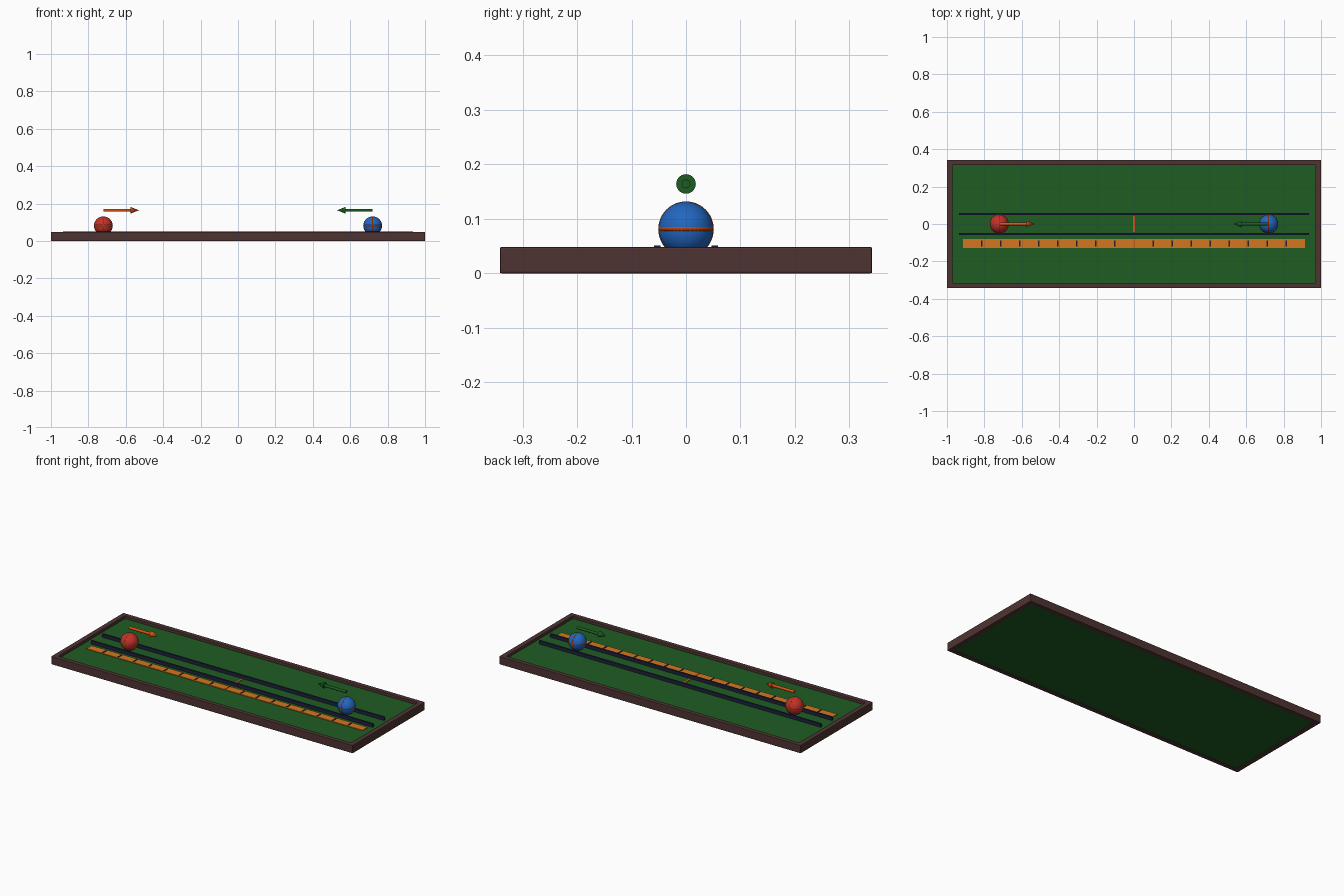
import bpy
from math import pi

cube = bpy.data.objects.get("Cube")
if cube:
    bpy.data.objects.remove(cube, do_unlink=True)


def material(name, rgb):
    linear = [(c / 255 / 12.92) if c < 11 else ((c / 255 + 0.055) / 1.055) ** 2.4 for c in rgb]
    m = bpy.data.materials.new(name)
    m.use_nodes = True
    m.diffuse_color = (*linear, 1)
    m.node_tree.nodes["Principled BSDF"].inputs["Base Color"].default_value = (*linear, 1)
    return m


wood = material("dark wood", (78, 52, 50))
felt = material("green felt", (30, 92, 34))
navy = material("navy", (28, 34, 60))
amber = material("amber", (212, 118, 32))
orange = material("orange", (226, 82, 14))
red = material("red", (196, 48, 42))
blue = material("blue", (34, 102, 192))


def finish(name, mat, smooth=False):
    ob = bpy.context.object
    ob.name = name
    ob.data.materials.append(mat)
    if smooth:
        bpy.ops.object.shade_smooth_by_angle()
    return ob


def box(name, mat, x, y, z, bevel=0):
    """Box given by its (low, high) range on each axis."""
    ranges = (x, y, z)
    bpy.ops.mesh.primitive_cube_add(size=1, location=[(a + b) / 2 for a, b in ranges])
    bpy.context.object.scale = [b - a for a, b in ranges]
    bpy.ops.object.transform_apply(location=False, rotation=False)
    ob = finish(name, mat)
    if bevel:
        mod = ob.modifiers.new("soft edge", 'BEVEL')
        mod.width = bevel
        mod.segments = 2
    return ob


# Table bed and wooden frame
TOP = 0.031
box("table_bed", felt, (-0.975, 0.975), (-0.32, 0.32), (0.003, TOP))
for side, s in (("front", -1), ("back", 1)):
    box(side + "_frame_rail", wood, (-1, 1), sorted((s * 0.315, s * 0.342)), (0, 0.048), 0.003)
for side, s in (("right", -1), ("left", 1)):
    box(side + "_frame_rail", wood, sorted((s * 0.97, s)), (-0.338, 0.338), (0, 0.048), 0.003)

# Track guides, centre mark and measuring scale
for side, s in (("front", -1), ("back", 1)):
    box(side + "_track_guide", navy, (-0.935, 0.935),
        sorted((s * 0.047, s * 0.059)), (TOP, 0.051), 0.001)
box("centre_mark", orange, (-0.005, 0.005), (-0.043, 0.043), (TOP, TOP + 0.003))
box("measuring_scale", amber, (-0.915, 0.915), (-0.127, -0.079), (TOP, TOP + 0.004))
for i in range(-8, 9):
    if i:
        box("scale_tick", navy, (i * 0.1016 - 0.004, i * 0.1016 + 0.004),
            (-0.12, -0.088), (TOP, TOP + 0.006))
box("scale_zero_tick", orange, (-0.004, 0.004), (-0.127, -0.079), (TOP, TOP + 0.006))


def ball(side, x, body, band, arrow, direction):
    """Ball with two crossed bands and a direction arrow above it."""
    centre = (x, 0, TOP + 0.05)
    bpy.ops.mesh.primitive_uv_sphere_add(segments=40, ring_count=20, radius=0.05, location=centre)
    finish(side + "_ball", body, True)
    for part, turn in (("level_band", 0), ("upright_band", pi / 2)):
        bpy.ops.mesh.primitive_torus_add(major_radius=0.0465, minor_radius=0.0045,
                                         major_segments=48, minor_segments=10,
                                         location=centre, rotation=(0, turn, 0))
        finish(side + "_" + part, band, True)
    z = 0.164
    spin = (0, direction * pi / 2, 0)
    bpy.ops.mesh.primitive_cylinder_add(vertices=20, radius=0.008, depth=0.145,
                                        location=(x + direction * 0.0725, 0, z), rotation=spin)
    finish(side + "_arrow_shaft", arrow, True)
    bpy.ops.mesh.primitive_cone_add(vertices=24, radius1=0.018, radius2=0, depth=0.045,
                                    location=(x + direction * 0.1675, 0, z), rotation=spin)
    finish(side + "_arrow_head", arrow, True)


ball("right", -0.72, red, amber, orange, 1)
ball("left", 0.72, blue, orange, felt, -1)
